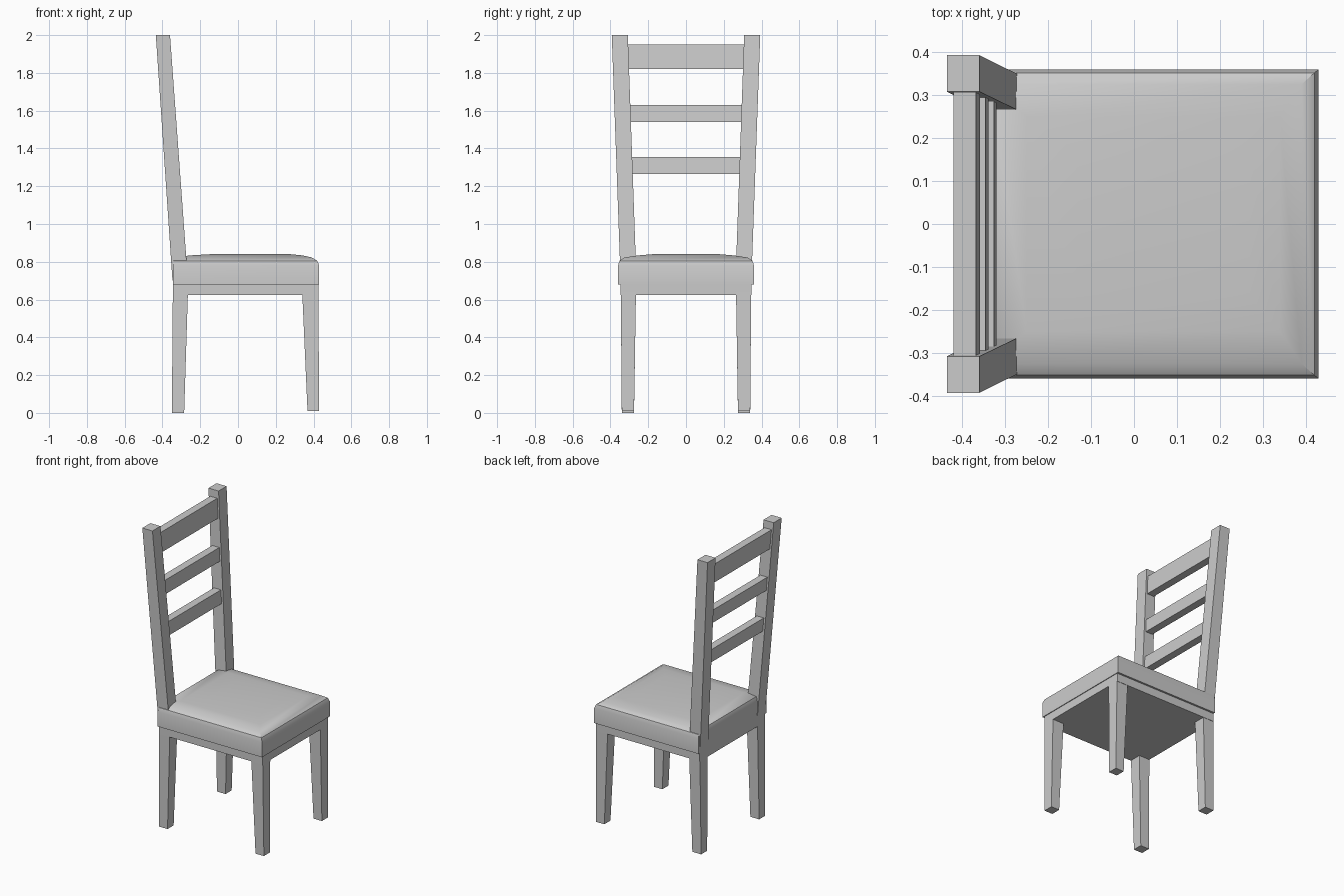
import bpy
import math

if "Cube" in bpy.data.objects:
    bpy.data.objects.remove(bpy.data.objects["Cube"])


def loft(name, rings):
    """Closed solid through rectangular rings (x0, x1, y0, y1, z), bottom to top."""
    verts, faces = [], []
    for x0, x1, y0, y1, z in rings:
        verts += [(x0, y0, z), (x1, y0, z), (x1, y1, z), (x0, y1, z)]
    for r in range(len(rings) - 1):
        for i in range(4):
            a, b = r * 4 + i, r * 4 + (i + 1) % 4
            faces.append((a, b, b + 4, a + 4))
    n = len(verts)
    faces += [(3, 2, 1, 0), (n - 4, n - 3, n - 2, n - 1)]
    mesh = bpy.data.meshes.new(name)
    mesh.from_pydata(verts, [], faces)
    ob = bpy.data.objects.new(name, mesh)
    bpy.context.collection.objects.link(ob)
    return ob


def pair(name, rings):
    """Part on the +y side plus its mirror across y = 0."""
    ob = loft(name, rings)
    mod = ob.modifiers.new("mirror", 'MIRROR')
    mod.use_axis = (False, True, False)
    return ob


# Legs, tapering to the floor
pair("back_legs", [(-0.35, -0.285, 0.275, 0.34, 0.0),
                   (-0.345, -0.265, 0.265, 0.345, 0.64)])
pair("front_legs", [(0.368, 0.43, 0.275, 0.34, 0.01),
                    (0.34, 0.425, 0.265, 0.345, 0.64)])

# Seat frame below the cushion
loft("seat_frame", [(-0.345, 0.425, -0.347, 0.347, 0.625),
                    (-0.345, 0.425, -0.347, 0.347, 0.685)])

# Seat with a softly domed top
seat_rings = [(-0.345, 0.43, 0.36, 0.68), (-0.345, 0.43, 0.36, 0.78),
              (-0.342, 0.42, 0.352, 0.805), (-0.335, 0.39, 0.325, 0.823),
              (-0.25, 0.34, 0.25, 0.834), (-0.13, 0.27, 0.165, 0.841)]
seat = loft("seat", [(x0, x1, -y, y, z) for x0, x1, y, z in seat_rings])
bpy.context.view_layer.objects.active = seat
seat.select_set(True)
bpy.ops.object.shade_smooth_by_angle(angle=math.radians(30))
seat.select_set(False)

# Back posts, leaning back and splaying outward
pair("back_posts", [(-0.347, -0.265, 0.262, 0.346, 0.70),
                    (-0.435, -0.36, 0.308, 0.393, 2.0)])


# Back slats follow the lean of the posts
def post_x(z):
    return -0.306 - 0.0705 * (z - 0.70)


for i, (z0, z1) in enumerate([(1.265, 1.355), (1.54, 1.63), (1.82, 1.95)]):
    half = 0.026
    y = 0.288 + 0.035 * (z0 - 1.265)
    loft(f"back_slat_{i + 1}",
         [(post_x(z) - half, post_x(z) + half, -y - 0.01, y + 0.01, z) for z in (z0, z1)])
